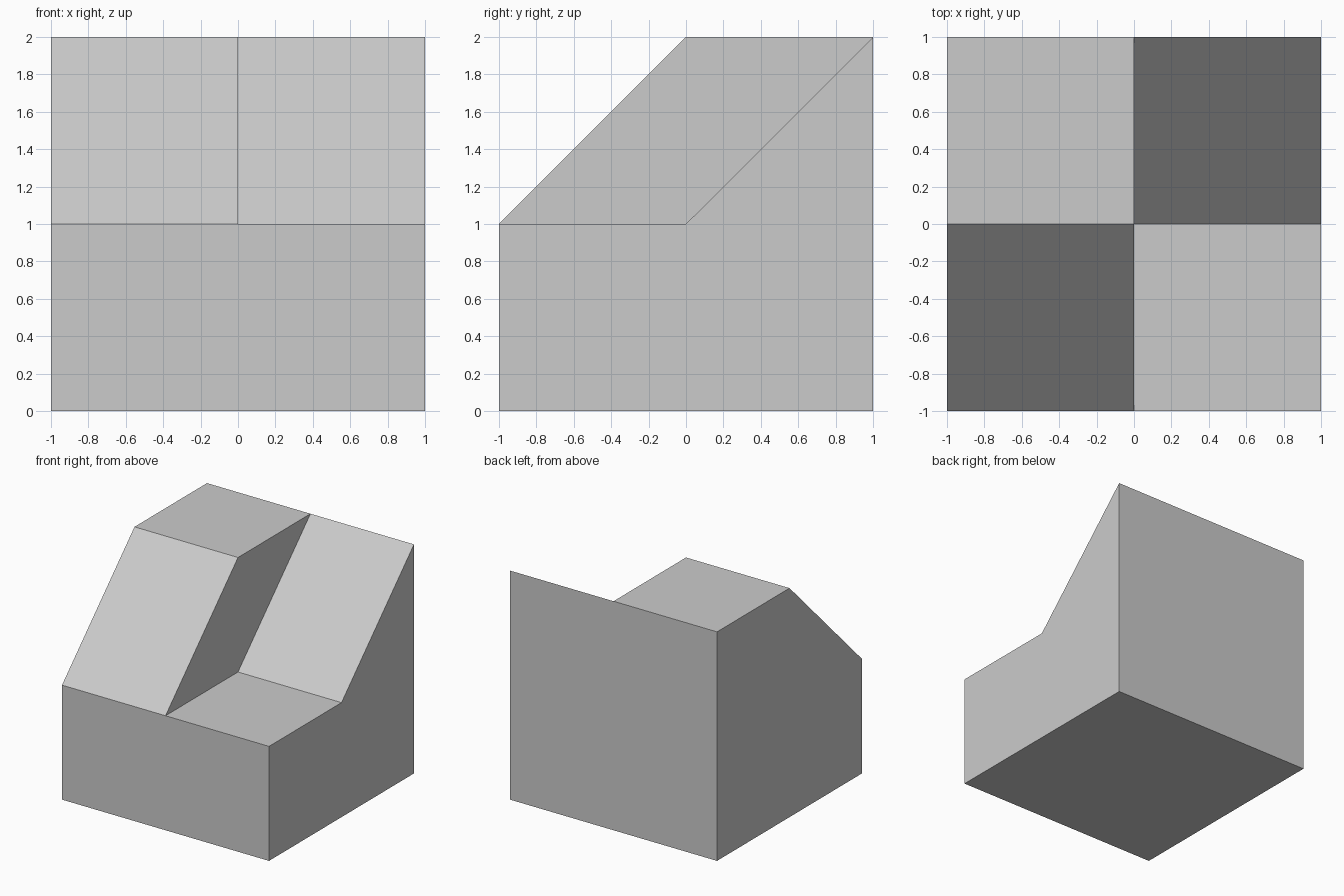
import bpy
import bmesh
import math

if "Cube" in bpy.data.objects:
    bpy.data.objects.remove(bpy.data.objects["Cube"], do_unlink=True)

# Matte grey for the whole block
grey = bpy.data.materials.new("light_grey")
grey.use_nodes = True
colour = (0.6, 0.6, 0.6, 1)
grey.diffuse_color = colour
grey.node_tree.nodes["Principled BSDF"].inputs["Base Color"].default_value = colour

# Side profiles as (y, z): the high half and the low half differ in one point
def profile(ridge):
    return [(-1, 0), (1, 0), (1, 2), ridge, (-1, 1)]

HIGH_RIDGE, LOW_RIDGE = (0, 2), (0, 1)
bm = bmesh.new()

def polygon(points):
    return bm.faces.new([bm.verts.new(p) for p in points])

def half_block(points, outer_x):
    """Sweep a profile from the middle to the outer side and cap that side."""
    for (y0, z0), (y1, z1) in zip(points, points[1:] + points[:1]):
        polygon([(0, y0, z0), (0, y1, z1), (outer_x, y1, z1), (outer_x, y0, z0)])
    polygon([(outer_x, y, z) for y, z in points])

half_block(profile(HIGH_RIDGE), -1)
half_block(profile(LOW_RIDGE), 1)

# Slanted wall between the two halves
polygon([(0, y, z) for y, z in [(-1, 1), LOW_RIDGE, (1, 2), HIGH_RIDGE]])

# Weld into one solid and merge the flat faces that meet in the middle
bmesh.ops.remove_doubles(bm, verts=bm.verts[:], dist=0.0001)
bmesh.ops.dissolve_limit(bm, angle_limit=math.radians(1),
                         verts=bm.verts[:], edges=bm.edges[:])
bmesh.ops.recalc_face_normals(bm, faces=bm.faces[:])

mesh = bpy.data.meshes.new("stepped_wedge_block")
bm.to_mesh(mesh)
bm.free()
mesh.materials.append(grey)
block = bpy.data.objects.new("stepped_wedge_block", mesh)
bpy.context.collection.objects.link(block)
